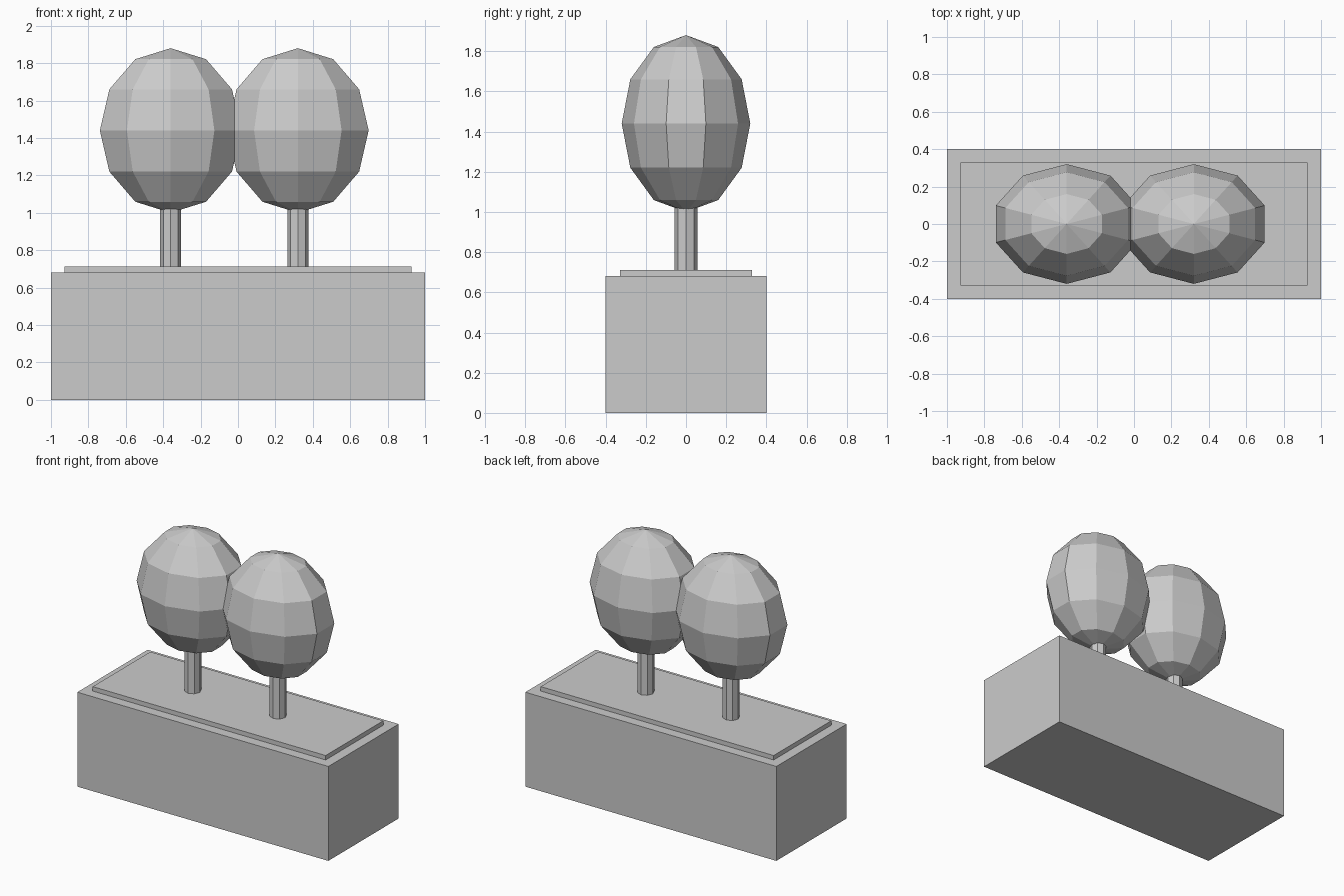
import bpy

# Remove the default cube
cube = bpy.data.objects.get("Cube")
if cube:
    bpy.data.objects.remove(cube, do_unlink=True)

# Single matte grey
grey = bpy.data.materials.new("plain_grey")
grey.use_nodes = True
colour = (0.6, 0.6, 0.6, 1)
grey.diffuse_color = colour
grey.node_tree.nodes["Principled BSDF"].inputs["Base Color"].default_value = colour


def finish(name):
    obj = bpy.context.object
    obj.name = name
    obj.data.materials.append(grey)
    bpy.ops.object.shade_flat()
    return obj


def block(name, width, depth, bottom, top):
    bpy.ops.mesh.primitive_cube_add(size=1, location=(0, 0, (bottom + top) / 2))
    obj = finish(name)
    obj.scale = (width, depth, top - bottom)


def tree(side, x):
    # Slim faceted trunk reaching into the crown
    bottom, top = 0.69, 1.08
    bpy.ops.mesh.primitive_cylinder_add(
        vertices=8, radius=0.056, depth=top - bottom,
        location=(x, 0, (bottom + top) / 2))
    finish(side + "_trunk")
    # Low-poly crown, flattened front to back
    bpy.ops.mesh.primitive_uv_sphere_add(
        segments=10, ring_count=6, radius=1, location=(x, 0, 1.44))
    finish(side + "_crown").scale = (0.398, 0.32, 0.44)


# Planter box and raised soil bed
block("planter_box", 2.0, 0.8, 0, 0.68)
block("soil_bed", 1.856, 0.656, 0.68, 0.712)

# Two trees, slightly off centre
tree("right", -0.36)
tree("left", 0.32)
